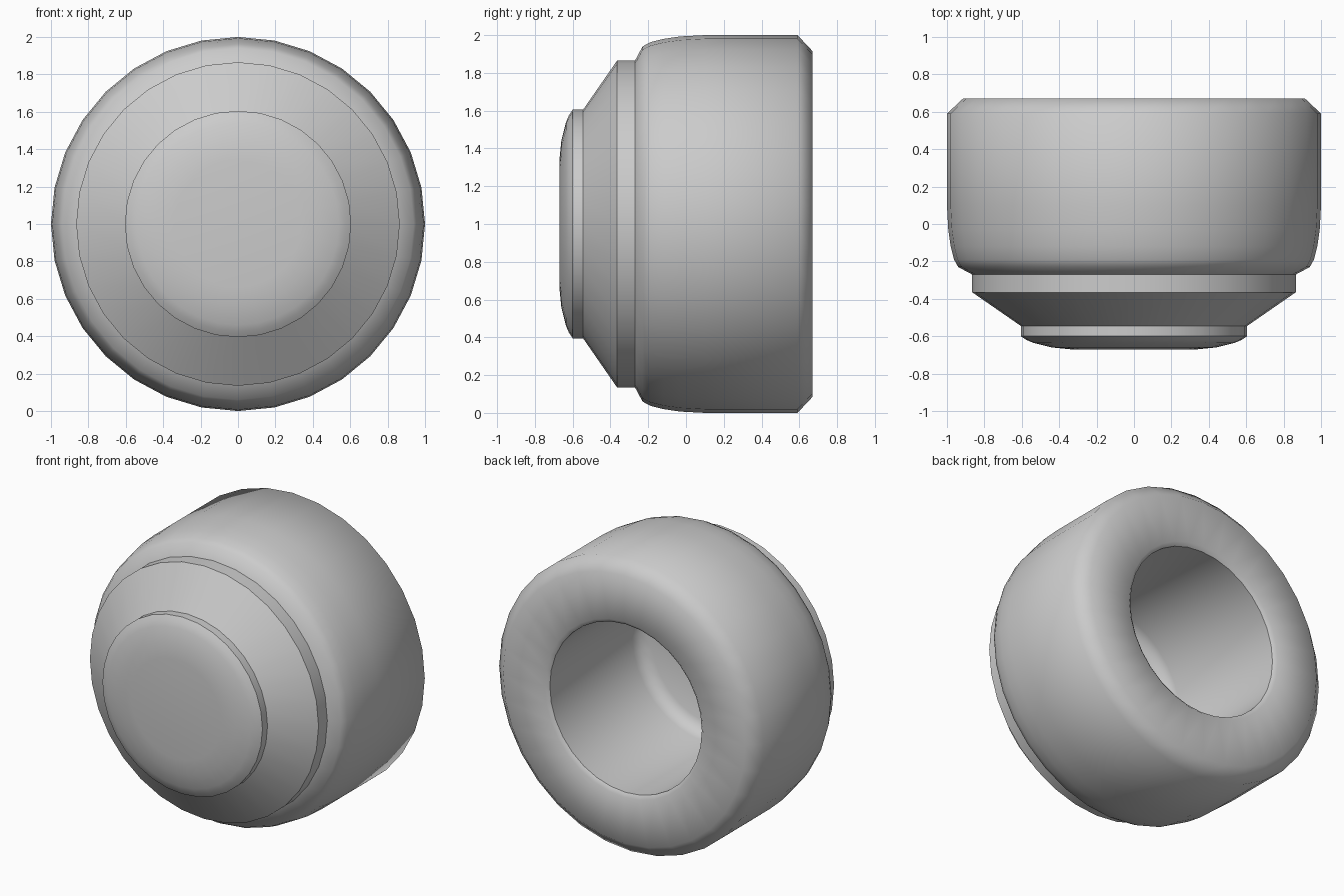
import bpy, bmesh, math

if "Cube" in bpy.data.objects:
    bpy.data.objects.remove(bpy.data.objects["Cube"])

SIDES = 32

# Closed turned profile as (radius, y), from front centre round to cavity floor centre
outer = [(0.0, -0.67), (0.34, -0.67), (0.44, -0.66), (0.54, -0.635), (0.575, -0.62), (0.605, -0.60),
         (0.605, -0.545), (0.865, -0.365), (0.865, -0.27), (0.94, -0.23),
         (0.962, -0.19), (0.98, -0.12), (0.993, -0.03), (1.0, 0.10),
         (1.0, 0.59), (0.915, 0.67)]
rim = [(0.60, 0.67), (0.575, 0.65)]
cavity = [(0.575, -0.24), (0.555, -0.295), (0.50, -0.33), (0.0, -0.33)]


def lathe(name, profile, sides):
    """Spin a profile about the horizontal y axis at z = 1."""
    bm = bmesh.new()
    rings = []
    for r, y in profile:
        if r == 0:
            rings.append([bm.verts.new((0, y, 1))] * sides)
        else:
            rings.append([bm.verts.new((r * math.sin(2 * math.pi * i / sides), y,
                                        1 + r * math.cos(2 * math.pi * i / sides)))
                          for i in range(sides)])
    for a, b in zip(rings, rings[1:]):
        for i in range(sides):
            j = (i + 1) % sides
            corners = list(dict.fromkeys((a[i], a[j], b[j], b[i])))
            bm.faces.new(corners)
    bmesh.ops.recalc_face_normals(bm, faces=bm.faces)
    mesh = bpy.data.meshes.new(name)
    bm.to_mesh(mesh)
    bm.free()
    obj = bpy.data.objects.new(name, mesh)
    bpy.context.collection.objects.link(obj)
    return obj


# Stepped round cap with a blind hole in the back
cap = lathe("stepped_cap", outer + rim + cavity, SIDES)
bpy.context.view_layer.objects.active = cap
cap.select_set(True)
bpy.ops.object.shade_smooth_by_angle(angle=math.radians(50))
